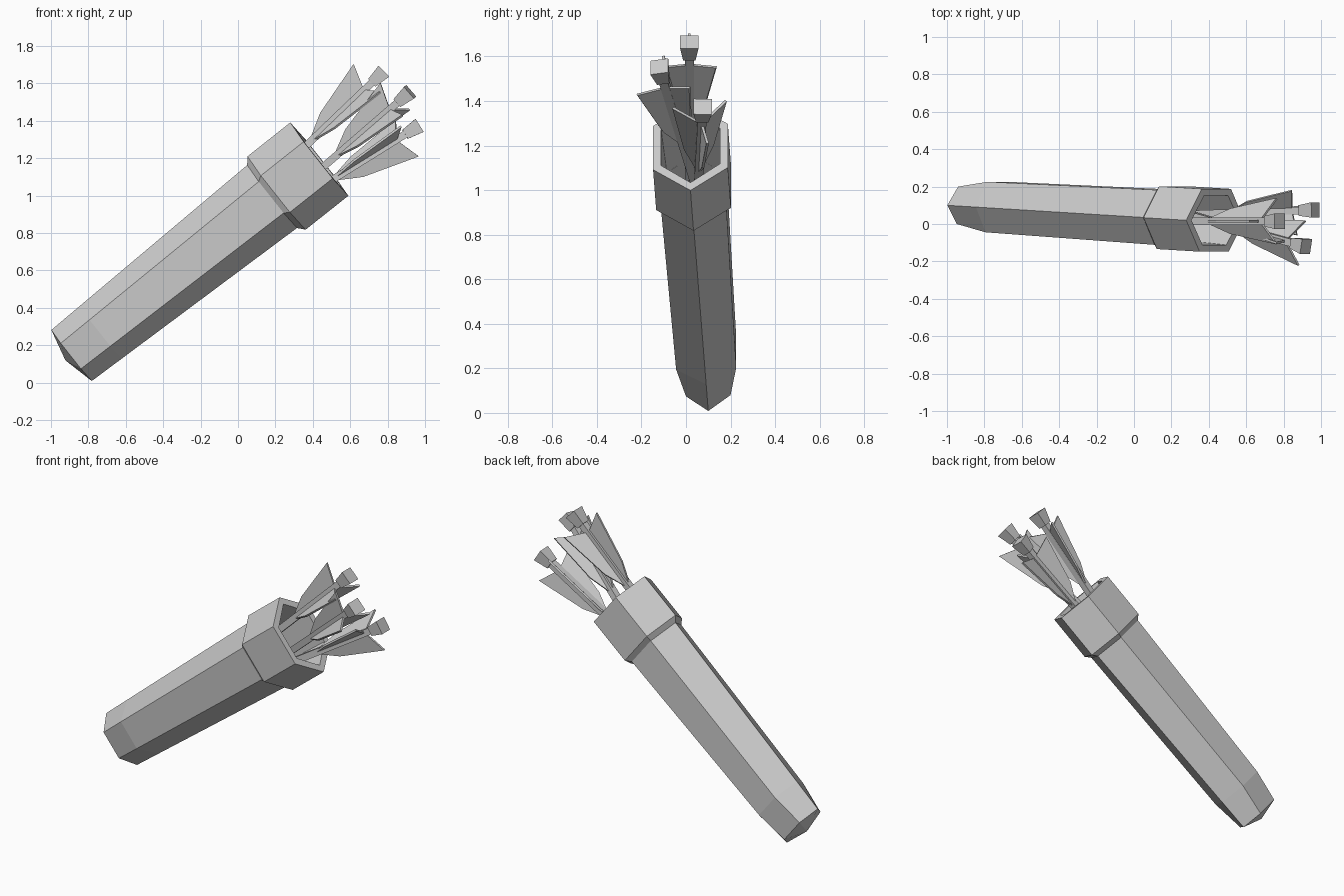
import bpy
import bmesh
from math import cos, sin, pi, radians
from mathutils import Matrix, Vector

cube = bpy.data.objects.get("Cube")
if cube:
    bpy.data.objects.remove(cube, do_unlink=True)

grey = bpy.data.materials.new("plain grey")
grey.use_nodes = True
COLOUR = (0.6, 0.6, 0.6, 1)
grey.diffuse_color = COLOUR
grey.node_tree.nodes["Principled BSDF"].inputs["Base Color"].default_value = COLOUR


def frame(origin, direction):
    """Local frame: Z along the direction, X upward across it, Y sideways."""
    z = Vector(direction).normalized()
    y = Vector((0, 1, 0))
    y = (y - z * y.dot(z)).normalized()
    x = y.cross(z)
    if x.z < 0:
        x, y = -x, -y
    m = Matrix((x, y, z)).transposed().to_4x4()
    m.translation = Vector(origin)
    return m


def finish(name, bm, matrix):
    bmesh.ops.recalc_face_normals(bm, faces=bm.faces)
    mesh = bpy.data.meshes.new(name)
    bm.to_mesh(mesh)
    bm.free()
    mesh.transform(matrix)
    mesh.materials.append(grey)
    obj = bpy.data.objects.new(name, mesh)
    bpy.context.collection.objects.link(obj)
    return obj


def hex_loft(name, rings, matrix, tip=None, closed=False):
    """Join flattened hexagons given as (height, point radius, half width)."""
    bm = bmesh.new()
    loops = []
    for t, r, w in rings:
        loops.append([bm.verts.new((r * cos(i * pi / 3), w * sin(i * pi / 3) / sin(pi / 3), t))
                      for i in range(6)])
    pairs = list(zip(loops, loops[1:]))
    if closed:
        pairs.append((loops[-1], loops[0]))
    else:
        bm.faces.new(loops[-1])
        apex = bm.verts.new((0, 0, tip))
        for i in range(6):
            bm.faces.new((loops[0][i], loops[0][i - 1], apex))
    for a, b in pairs:
        for i in range(6):
            bm.faces.new((a[i - 1], a[i], b[i], b[i - 1]))
    return finish(name, bm, matrix)


def square_loft(name, rings, matrix):
    """Square rod through (height, half width) steps."""
    bm = bmesh.new()
    loops = [[bm.verts.new((sx * h, sy * h, t)) for sx, sy in ((1, 1), (-1, 1), (-1, -1), (1, -1))]
             for t, h in rings]
    for a, b in zip(loops, loops[1:]):
        for i in range(4):
            bm.faces.new((a[i - 1], a[i], b[i], b[i - 1]))
    bm.faces.new(loops[0])
    bm.faces.new(loops[-1])
    return finish(name, bm, matrix)


def fin(name, matrix, angle):
    """Thin feather plate standing out from the shaft."""
    outline = ((0.01, -0.54), (0.075, -0.4), (0.14, -0.09), (0.015, -0.14))
    bm = bmesh.new()
    face = bm.faces.new([bm.verts.new((x, -0.006, z)) for x, z in outline])
    extruded = bmesh.ops.extrude_face_region(bm, geom=[face])
    bmesh.ops.translate(bm, vec=(0, 0.012, 0),
                        verts=[v for v in extruded["geom"] if isinstance(v, bmesh.types.BMVert)])
    return finish(name, bm, matrix @ Matrix.Rotation(radians(angle), 4, "Z"))


# Quiver body with hollow top, and its collar
quiver = frame((-0.89, 0.10, 0.145), (1.325, -0.08, 1.05))
hex_loft("quiver_body", [(0, 0.174, 0.1), (0.2, 0.18, 0.135), (1.39, 0.215, 0.147),
                         (1.39, 0.19, 0.12), (1.0, 0.17, 0.1)], quiver, tip=-0.042)
hex_loft("quiver_collar", [(1.37, 0.215, 0.147), (1.4, 0.25, 0.168), (1.692, 0.25, 0.168),
                           (1.692, 0.205, 0.132), (1.38, 0.19, 0.12)], quiver, closed=True)

# Arrows: nock end, direction, feather roll
arrows = {
    "upper": ((0.78, 0.015, 1.665), (0.72, 0.0, 0.69), 0),
    "middle": ((0.92, -0.12, 1.555), (0.74, -0.2, 0.64), 0),
    "lower": ((0.97, 0.075, 1.375), (0.85, 0.03, 0.53), 70),
}
for label, (end, direction, roll) in arrows.items():
    m = frame(end, direction)
    square_loft(label + "_arrow_shaft", [(-0.88, 0.02), (-0.08, 0.02)], m)
    square_loft(label + "_arrow_nock", [(-0.09, 0.028), (0, 0.041)], m)
    for k in range(3):
        fin(f"{label}_arrow_feather_{k + 1}", m, roll + 120 * k)
